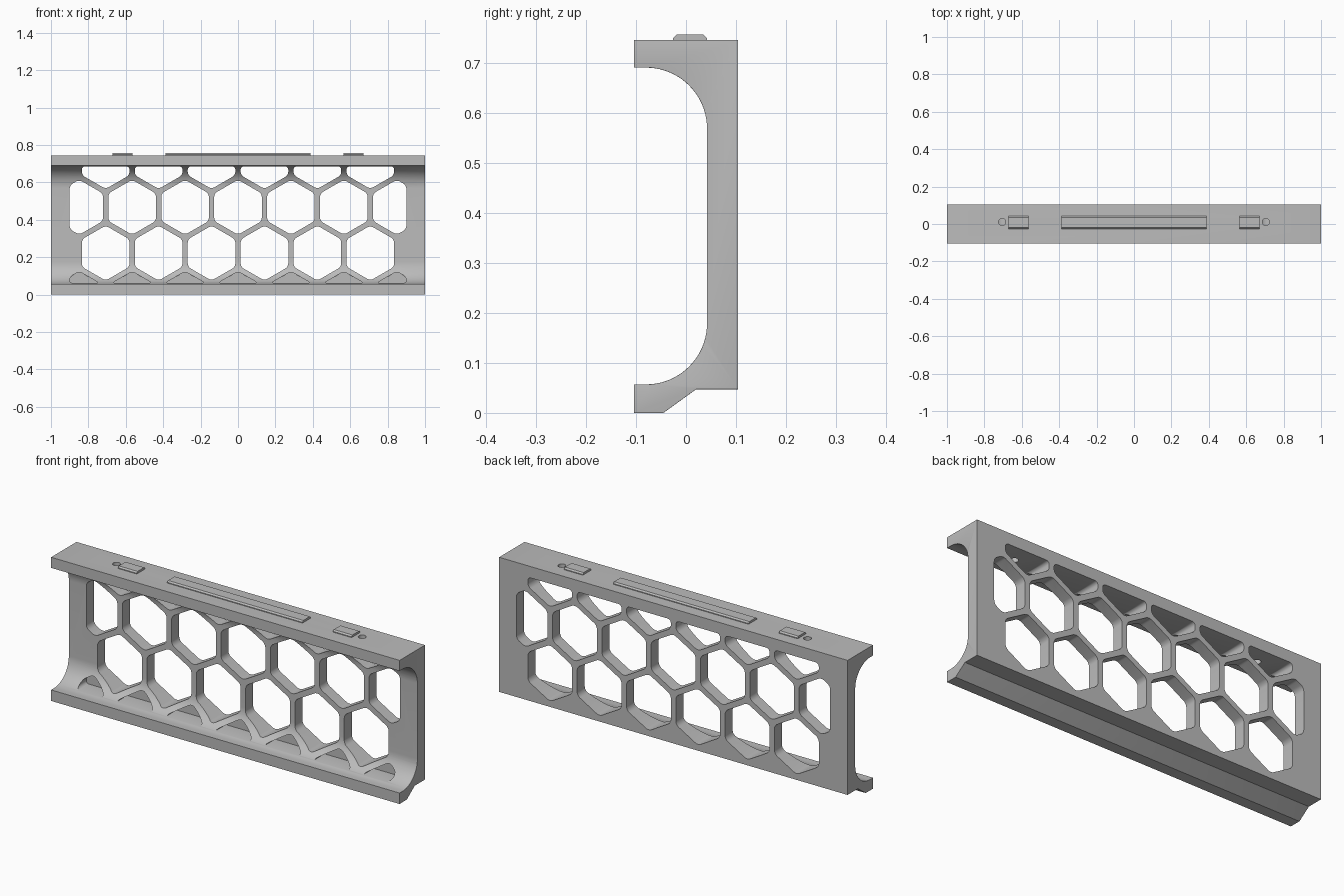
import bpy, bmesh, math
from mathutils import Vector, Matrix

cube = bpy.data.objects.get("Cube")
if cube:
    bpy.data.objects.remove(cube, do_unlink=True)

# One plain grey for the whole bracket
GREY = (0.5, 0.5, 0.5, 1)
grey = bpy.data.materials.new("plain_grey")
grey.use_nodes = True
grey.diffuse_color = GREY
grey.node_tree.nodes["Principled BSDF"].inputs["Base Color"].default_value = GREY


def add_object(name, bm):
    bmesh.ops.recalc_face_normals(bm, faces=bm.faces[:])
    mesh = bpy.data.meshes.new(name)
    bm.to_mesh(mesh)
    bm.free()
    mesh.materials.append(grey)
    obj = bpy.data.objects.new(name, mesh)
    bpy.context.collection.objects.link(obj)
    return obj


def extrude(bm, face, vector):
    made = bmesh.ops.extrude_face_region(bm, geom=[face])["geom"]
    verts = [g for g in made if isinstance(g, bmesh.types.BMVert)]
    bmesh.ops.translate(bm, verts=verts, vec=vector)


def side_profile(points, x0, x1):
    """Extrude a (y, z) outline along x."""
    bm = bmesh.new()
    face = bm.faces.new([bm.verts.new((x0, y, z)) for y, z in points])
    extrude(bm, face, Vector((x1 - x0, 0, 0)))
    return bm


def arc(cy, cz, radius, start, end, steps=20):
    angles = [math.radians(start + (end - start) * i / steps) for i in range(steps + 1)]
    return [(cy + radius * math.cos(a), cz + radius * math.sin(a)) for a in angles]


# Body: a channel with two rounded inner corners and a hooked lower lip
FRONT, BACK, TOP = -0.104, 0.104, 0.745
outline = [(BACK, TOP), (FRONT, TOP), (FRONT, 0.69)]
outline += arc(-0.08, 0.568, 0.122, 90, 0)
outline += arc(-0.08, 0.179, 0.122, 0, -90)
outline += [(FRONT, 0.057), (FRONT, 0), (-0.045, 0), (0.02, 0.047), (BACK, 0.047)]
bm = side_profile(outline, -1, 1)
rounded = []
for e in bm.edges:
    a, b = (v.co for v in e.verts)
    if abs(a.x - b.x) < 0.001 and abs(a.y - b.y) > 0.25 * e.calc_length():
        rounded.append(e)
bmesh.ops.bevel(bm, geom=rounded, offset=0.012, segments=4, profile=0.5,
                affect='EDGES', clamp_overlap=True)
body = add_object("bracket_body", bm)

# Honeycomb openings, clipped to the open field of the panel
PITCH = 0.283
ROW = PITCH * math.sqrt(3) / 2
HEX_RADIUS = 0.147
LOW, HIGH, SIDE = 0.062, 0.686, 0.9


def add_hex(bm, cx, cz, y0, y1):
    cell = bmesh.new()
    corners = [math.radians(30 + 60 * i) for i in range(6)]
    cell.faces.new([cell.verts.new((cx + HEX_RADIUS * math.cos(a), y0,
                                    cz + HEX_RADIUS * math.sin(a))) for a in corners])
    for co, normal in (((SIDE, 0, 0), (1, 0, 0)), ((-SIDE, 0, 0), (-1, 0, 0)),
                       ((0, 0, HIGH), (0, 0, 1)), ((0, 0, LOW), (0, 0, -1))):
        bmesh.ops.bisect_plane(cell, geom=cell.verts[:] + cell.edges[:] + cell.faces[:],
                               plane_co=co, plane_no=normal, clear_outer=True)
    bmesh.ops.bevel(cell, geom=cell.verts[:], offset=0.018, segments=5,
                    profile=0.5, affect='VERTICES', clamp_overlap=True)
    extrude(cell, cell.faces[:][0], Vector((0, y1 - y0, 0)))
    bmesh.ops.recalc_face_normals(cell, faces=cell.faces[:])
    part = bpy.data.meshes.new("cell")
    cell.to_mesh(part)
    cell.free()
    bm.from_mesh(part)
    bpy.data.meshes.remove(part)


bm = bmesh.new()
for row in range(4):
    count = 6 if row % 2 else 7
    depth = 0.2 if row else 0.042      # lowest row is only a pocket in the lip
    for i in range(count):
        add_hex(bm, (i - (count - 1) / 2) * PITCH, 0.222 + (row - 1) * ROW, -0.2, depth)
hex_cutter = add_object("honeycomb_cutter", bm)

# Small screw holes through the top flange
bm = bmesh.new()
for side in (-1, 1):
    bmesh.ops.create_cone(bm, cap_ends=True, segments=24, radius1=0.019, radius2=0.019,
                          depth=0.2, matrix=Matrix.Translation((side * 0.705, 0.011, TOP)))
hole_cutter = add_object("screw_hole_cutter", bm)

# Cut the body and keep the finished mesh
for cutter in (hex_cutter, hole_cutter):
    cutter.hide_render = True
    mod = body.modifiers.new(cutter.name, 'BOOLEAN')
    mod.operation = 'DIFFERENCE'
    mod.solver = 'EXACT'
    mod.object = cutter
bpy.context.view_layer.update()
graph = bpy.context.evaluated_depsgraph_get()
finished = bpy.data.meshes.new_from_object(body.evaluated_get(graph))
body.modifiers.clear()
body.data = finished
for cutter in (hex_cutter, hole_cutter):
    bpy.data.objects.remove(cutter, do_unlink=True)

# Raised rail and two tabs on the top, with sloped long edges
rail = [(-0.026, TOP - 0.005), (-0.026, 0.749), (-0.019, 0.756),
        (0.035, 0.756), (0.042, 0.749), (0.042, TOP - 0.005)]
for name, x0, x1 in (("top_rail", -0.388, 0.388), ("left_tab", 0.563, 0.67),
                     ("right_tab", -0.67, -0.563)):
    add_object(name, side_profile(rail, x0, x1))

# Smooth the curved surfaces, keep edges crisp
bpy.ops.object.select_all(action='DESELECT')
body.select_set(True)
bpy.context.view_layer.objects.active = body
bpy.ops.object.shade_smooth_by_angle(angle=math.radians(30))
